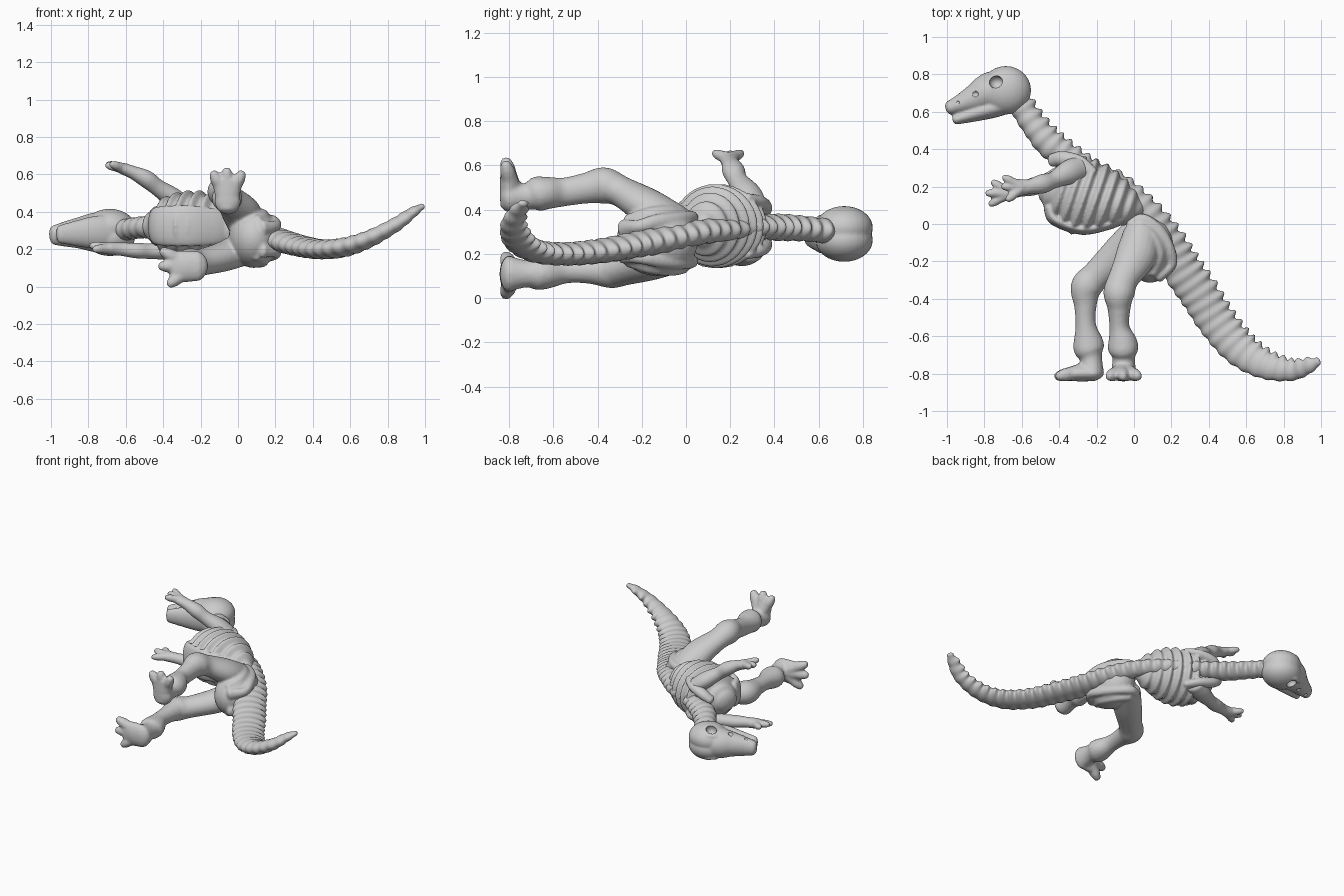
import bpy, bmesh
from math import sin, cos, pi
from mathutils import Vector, Matrix


def finish(name, bm):
    bmesh.ops.recalc_face_normals(bm, faces=bm.faces)
    for f in bm.faces:
        f.smooth = True
    me = bpy.data.meshes.new(name)
    bm.to_mesh(me)
    bm.free()
    ob = bpy.data.objects.new(name, me)
    bpy.context.collection.objects.link(ob)
    return ob


def fuse(name, parts, voxel=.009, smooth=4):
    """Merge overlapping parts into one softly blended surface."""
    bm = bmesh.new()
    for p in parts:
        bm.from_mesh(p.data)
        bpy.data.objects.remove(p)
    ob = finish(name, bm)
    mod = ob.modifiers.new("blend", 'REMESH')
    mod.mode = 'VOXEL'
    mod.voxel_size = voxel
    mod.use_smooth_shade = True
    mod = ob.modifiers.new("soften", 'SMOOTH')
    mod.iterations = smooth
    return ob


def spline(keys, steps):
    """Catmull-Rom through (x, y, z, in-plane radius, cross radius)."""
    k = [Vector(p) for p in keys]
    k = [k[0] * 2 - k[1]] + k + [k[-1] * 2 - k[-2]]
    out = []
    for i in range(1, len(k) - 2):
        a, b, c, d = k[i - 1:i + 3]
        for j in range(steps):
            t = j / steps
            out.append(0.5 * (2 * b + (c - a) * t + (2 * a - 5 * b + 4 * c - d) * t * t
                              + (3 * b - a - 3 * c + d) * t ** 3))
    return out + [k[-2]]


def tube(name, keys, steps=10, sides=20, pitch=0, ridge=0, spike=0, normal=None):
    """Loft of ellipses with rounded ends, optional ridges and dorsal spikes."""
    pts = spline(keys, steps)
    pos = [p.to_3d() for p in pts]
    rings, dist = [], 0
    n = len(pts)
    for i, p in enumerate(pts):
        if i:
            dist += (pos[i] - pos[i - 1]).length
        t = (pos[min(i + 1, n - 1)] - pos[max(i - 1, 0)]).normalized()
        if normal:
            u, v = Vector(normal).normalized(), Vector((0, 0, 1))
        else:
            u = Vector((-t.y, t.x, 0)).normalized()
            v = t.cross(u)
        w = 0.5 + 0.5 * cos(2 * pi * dist / pitch) if pitch else 0
        rings.append((pos[i], t, u, v, max(p[3], .004), max(p[4], .004), w))

    def cap(r, sign):
        res = []
        for s in (0.97, 0.8, 0.55, 0.25):
            c = (1 - s * s) ** 0.5 * 0.6 * min(r[4], r[5])
            res.append((r[0] + r[1] * sign * c, r[1], r[2], r[3], r[4] * s, r[5] * s, 0))
        return res
    rings = cap(rings[0], -1)[::-1] + rings + cap(rings[-1], 1)
    bm = bmesh.new()
    loops = []
    for c, t, u, v, a, b, w in rings:
        loop = []
        for j in range(sides):
            q = 2 * pi * j / sides
            f = 1 + ridge * (w - 0.5)
            tip = spike * w * max(0, cos(q)) ** 4 * min(1, a / .06)
            loop.append(bm.verts.new(c + u * (a * f * cos(q) + tip) + v * b * f * sin(q)))
        loops.append(loop)
    for A, B in zip(loops, loops[1:]):
        for j in range(sides):
            m = (j + 1) % sides
            bm.faces.new((A[j], A[m], B[m], B[j]))
    bm.faces.new(loops[0])
    bm.faces.new(loops[-1])
    return finish(name, bm)


def ball(name, loc, size):
    bm = bmesh.new()
    bmesh.ops.create_uvsphere(bm, u_segments=28, v_segments=18, radius=1,
                              matrix=Matrix.Translation(loc) @ Matrix.Diagonal((*size, 1)))
    return finish(name, bm)


def digits(start, tips, r):
    """Splayed digits, thick at the root so they web together."""
    s = Vector(start)
    out = []
    for tip in tips:
        e = Vector(tip)
        out.append(tube("digit", [(*s, r * 1.4, r * 1.4), (*s.lerp(e, .5), r * 1.1, r * 1.1),
                                  (*s.lerp(e, .8), r, r), (*e, r * .7, r * .7)], sides=14))
    return out


# Spine: neck, back and curled tail in one ridged loft
tube("spine", [(-.63, .67, .3, .06, .055), (-.53, .52, .315, .066, .057), (-.43, .41, .32, .074, .06),
               (-.25, .29, .32, .06, .05), (-.08, .215, .31, .05, .05), (.06, .08, .3, .06, .055),
               (.16, -.07, .27, .085, .06), (.25, -.235, .24, .1, .058), (.345, -.375, .215, .1, .055),
               (.445, -.53, .2, .097, .052), (.565, -.67, .21, .09, .05), (.7, -.755, .255, .073, .045),
               (.84, -.785, .33, .053, .038), (.93, -.76, .395, .04, .028), (.986, -.735, .43, .02, .015)],
     steps=32, sides=24, pitch=.064, ridge=.08, spike=.018)

# Torso: ribcage with rib ridges, breast plate and shoulder blades
torso = [tube("ribs", [(-.45, .2, .325, .1, .09), (-.39, .195, .325, .165, .145), (-.29, .155, .325, .2, .175),
                       (-.18, .125, .325, .18, .175), (-.09, .11, .32, .135, .15), (0, .08, .31, .08, .1),
                       (.04, .07, .31, .04, .05)],
              steps=24, sides=40, pitch=.064, ridge=.16, normal=(.32, .95, 0)),
         tube("plate", [(-.455, .09, .325, .03, .09), (-.42, .025, .325, .035, .105), (-.28, -.027, .325, .03, .11),
                        (-.14, -.002, .32, .03, .1), (-.04, .04, .31, .03, .08)], steps=16)]
for s in (-1, 1):
    torso.append(tube("blade", [(-.44, .34, .325 + s * .05, .035, .03), (-.38, .35, .325 + s * .085, .04, .035),
                                (-.29, .325, .325 + s * .11, .04, .03), (-.22, .27, .325 + s * .13, .03, .02)]))
fuse("ribcage", torso, .008, 2)

# Skull: broad cranium, snout, brows and jaw, with hollows cut on both sides
head = [tube("snout", [(-.68, .715, .29, .11, .11), (-.77, .705, .29, .106, .105), (-.85, .672, .287, .078, .084),
                       (-.93, .64, .28, .052, .066), (-.985, .62, .275, .038, .052)], sides=28),
        tube("jaw", [(-.63, .65, .29, .045, .085), (-.75, .62, .29, .052, .09), (-.86, .588, .285, .042, .07),
                     (-.955, .557, .28, .026, .048)])]
for s in (-1, 1):
    head.append(ball("cranium", (-.685, .715, .29 + s * .028), (.135, .13, .098)))
    head.append(tube("brow", [(-.79, .77, .287 + s * .075, .01, .016), (-.735, .797, .287 + s * .08, .018, .018),
                              (-.68, .785, .287 + s * .09, .01, .014)], sides=12))
skull = fuse("skull", head, .008, 4)
for x, y, off, r in [(-.735, .757, .1, .038), (-.85, .695, .088, .018), (-.945, .65, .06, .012)]:
    for s in (-1, 1):
        cutter = ball("hollow_cutter", (x, y, .287 + s * off), (r, r * .9, r))
        cutter.hide_render = True
        cutter.hide_set(True)
        mod = skull.modifiers.new("hollow", 'BOOLEAN')
        mod.operation = 'DIFFERENCE'
        mod.object = cutter

# Pelvis with paired hip blades and rims
hips = [ball("pelvis", (.085, -.13, .26), (.135, .185, .16))]
for s in (-1, 1):
    hips.append(tube("rim", [(-.02, .0, .265 + s * .09, .03, .03), (.05, .025, .265 + s * .1, .03, .03),
                             (.135, -.035, .26 + s * .1, .03, .03), (.19, -.13, .26 + s * .085, .028, .035),
                             (.2, -.215, .255 + s * .07, .028, .03), (.13, -.285, .255 + s * .06, .03, .04)]))
    hips.append(tube("ridge", [(.03, -.01, .26 + s * .12, .03, .03), (.1, -.07, .26 + s * .13, .03, .03),
                               (.135, -.165, .26 + s * .12, .03, .03), (.1, -.26, .26 + s * .09, .03, .03)]))

# Legs with knobbed knees and ankles
hips.append(tube("leg", [(.04, -.06, .34, .1, .09), (.01, -.17, .41, .108, .085), (-.055, -.29, .48, .082, .07),
                         (-.08, -.37, .508, .084, .083), (-.08, -.45, .497, .062, .07), (-.078, -.55, .48, .054, .065),
                         (-.062, -.63, .475, .078, .074), (-.057, -.675, .47, .08, .078),
                         (-.055, -.72, .46, .06, .06), (-.055, -.8, .455, .07, .07)]))
hips.append(tube("leg", [(.02, -.06, .2, .1, .09), (-.08, -.16, .16, .095, .08), (-.2, -.275, .13, .08, .072),
                         (-.255, -.34, .125, .084, .08), (-.26, -.44, .125, .06, .06), (-.258, -.54, .122, .055, .055),
                         (-.245, -.63, .112, .08, .07), (-.24, -.675, .11, .08, .073),
                         (-.23, -.72, .11, .06, .062), (-.225, -.8, .11, .065, .08)]))

# Broad three-toed feet
hips += [tube("sole", [(-.057, -.802, .42, .055, .038), (-.057, -.8, .5, .07, .042), (-.057, -.808, .57, .085, .032)]),
         tube("sole", [(-.21, -.8, .11, .04, .08), (-.29, -.798, .108, .045, .085), (-.35, -.808, .105, .03, .085)])]
hips += digits((-.057, -.78, .47), [(-.132, -.815, .605), (-.06, -.815, .622), (.022, -.815, .605)], .034)
hips += digits((-.25, -.78, .11), [(-.405, -.815, .19), (-.412, -.815, .11), (-.365, -.815, .013)], .034)
fuse("pelvis_and_legs", hips)

# Arms and hands
arm = [tube("arm", [(-.29, .3, .43, .065, .05), (-.35, .275, .475, .065, .055), (-.43, .235, .53, .045, .045),
                    (-.49, .215, .575, .052, .047), (-.56, .2, .61, .04, .036), (-.62, .195, .632, .047, .03)])]
arm += digits((-.6, .195, .628), [(-.695, .25, .655), (-.7, .2, .65), (-.675, .13, .655)], .023)
fuse("upper_side_arm", arm, .007, 3)
arm = [tube("arm", [(-.29, .29, .21, .065, .05), (-.37, .26, .195, .065, .05), (-.47, .225, .19, .045, .042),
                    (-.54, .2, .193, .048, .042), (-.62, .18, .2, .037, .036), (-.69, .165, .205, .045, .034)])]
arm += digits((-.67, .165, .205), [(-.755, .225, .215), (-.785, .165, .22), (-.768, .105, .2)], .023)
fuse("lower_side_arm", arm, .007, 3)
